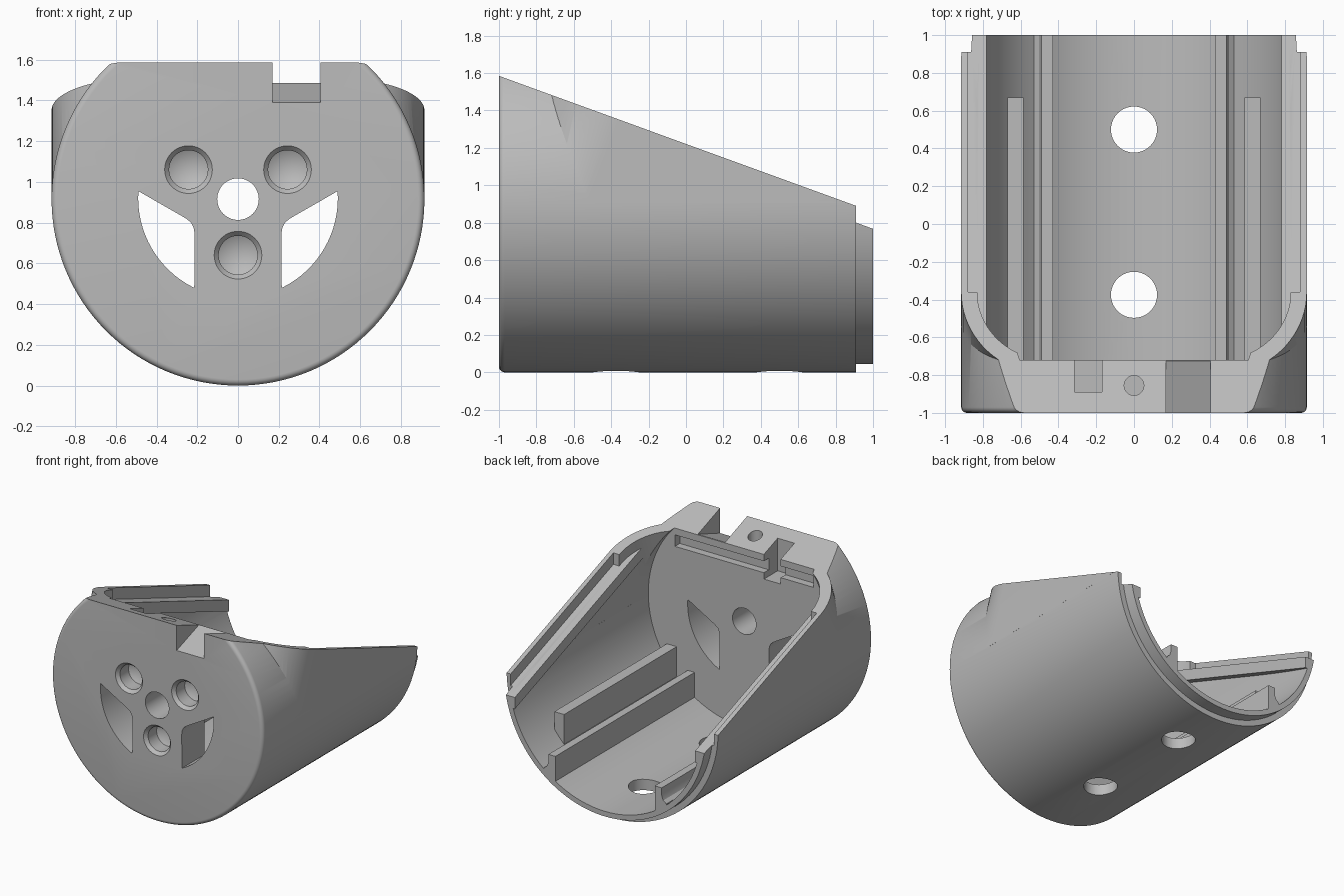
import bpy, bmesh, math
from math import sin, cos, pi
from mathutils import Vector

cube = bpy.data.objects.get("Cube")
if cube:
    bpy.data.objects.remove(cube)

R, RI, ZC = 0.915, 0.83, 0.915      # outer radius, inner radius, axis height
TILT = math.radians(20)
WALL_Y = -0.72                      # back of the thick front wall
STEP_Y = -0.36                      # where the rim step begins

grey = bpy.data.materials.new("plain grey")
grey.use_nodes = True
grey.diffuse_color = (0.5, 0.5, 0.5, 1)
grey.node_tree.nodes["Principled BSDF"].inputs["Base Color"].default_value = (0.5, 0.5, 0.5, 1)


def rim(y):
    return 1.585 - (y + 1) * math.tan(TILT)


def finish(name, bm):
    bmesh.ops.recalc_face_normals(bm, faces=bm.faces)
    mesh = bpy.data.meshes.new(name)
    bm.to_mesh(mesh)
    bm.free()
    ob = bpy.data.objects.new(name, mesh)
    bpy.context.collection.objects.link(ob)
    mesh.materials.append(grey)
    return ob


def prism(name, pts, place, a, b):
    """Extrude a 2D outline; place(u, v, depth) gives the 3D position."""
    bm = bmesh.new()
    lo = [bm.verts.new(place(u, v, a)) for u, v in pts]
    hi = [bm.verts.new(place(u, v, b)) for u, v in pts]
    bm.faces.new(lo)
    bm.faces.new(hi)
    n = len(pts)
    for i in range(n):
        j = (i + 1) % n
        bm.faces.new((lo[i], lo[j], hi[j], hi[i]))
    return finish(name, bm)


def along_x(u, v, d):
    return (d, u, v)


def along_y(u, v, d):
    return (u, d, v)


def along_rim(u, v, d):
    return Vector((u, STEP_Y, rim(STEP_Y))) + v * Vector((0, cos(TILT), -sin(TILT))) \
        + d * Vector((0, sin(TILT), cos(TILT)))


def box(name, x0, x1, y0, y1, z0, z1):
    return prism(name, [(x0, z0), (x1, z0), (x1, z1), (x0, z1)], along_y, y0, y1)


def lathe(name, profile, x=0, z=ZC, seg=48):
    """Revolve (radius, y) points about a y axis line; radius 0 makes a tip."""
    bm = bmesh.new()
    rings = []
    for r, y in profile:
        if r == 0:
            rings.append([bm.verts.new((x, y, z))] * seg)
        else:
            rings.append([bm.verts.new((x + r * cos(2 * pi * i / seg), y,
                                        z + r * sin(2 * pi * i / seg))) for i in range(seg)])
    for p, q in zip(rings, rings[1:]):
        for i in range(seg):
            j = (i + 1) % seg
            bm.faces.new(list(dict.fromkeys((p[i], p[j], q[j], q[i]))))
    for ring in (rings[0], rings[-1]):
        if ring[0] is not ring[1]:
            bm.faces.new(ring)
    return finish(name, bm)


def upright(name, r, x, y, z0, z1, seg=40):
    pts = [(x + r * cos(2 * pi * i / seg), y + r * sin(2 * pi * i / seg)) for i in range(seg)]
    return prism(name, pts, lambda u, v, d: (u, v, d), z0, z1)


def combine(target, other, op):
    mod = target.modifiers.new("combine", 'BOOLEAN')
    mod.operation, mod.solver, mod.object = op, 'EXACT', other
    bpy.context.view_layer.objects.active = target
    bpy.ops.object.modifier_apply(modifier=mod.name)
    bpy.data.objects.remove(other)


def cut(other):
    combine(body, other, 'DIFFERENCE')


def add(other):
    combine(body, other, 'UNION')


def side_walls(name, half, radius, y0, y1):
    """Straight upper walls with rounded front corners, square to the sloped rim."""
    arc = [(half - radius + radius * cos(t), -radius * sin(t))
           for t in [pi / 2 * i / 20 for i in range(21)]]
    pts = [(half, 3)] + arc[:] + [(-x, s) for x, s in reversed(arc)] + [(-half, 3)]
    ob = prism(name, pts, along_rim, -1.6, 0.6)
    combine(ob, box("trim", -2, 2, y0, y1, ZC - 0.01, 3), 'INTERSECT')
    return ob


# Outer shell: round barrel with softened front edge, upper walls and end lip
BEV = 0.03
edge = [(R - BEV + BEV * sin(t), -1 + BEV - BEV * cos(t)) for t in [pi / 2 * i / 5 for i in range(6)]]
body = lathe("barrel_housing", edge + [(R, 0.91)], seg=128)
add(side_walls("upper_walls", R, 0.467, -0.99, 0.91))
add(lathe("end_lip", [(0.87, 0.5), (0.87, 1)], seg=128))

# Hollow interior
cut(lathe("cavity", [(RI, WALL_Y), (RI, 1.2)], seg=128))
cut(side_walls("upper_cavity", RI, 0.382, WALL_Y, 1.2))

# Sloped rim and its lowered inner step
cut(prism("rim_slope", [(-1.2, rim(-1.2)), (1.2, rim(1.2)), (1.2, 3), (-1.2, 3)], along_x, -2, 2))
DROP = 0.09
cut(prism("rim_step", [(STEP_Y, rim(STEP_Y) - DROP), (1.2, rim(1.2) - DROP), (1.2, 3), (STEP_Y, 3)],
          along_x, -0.88, 0.88))

# Mirrored inner flanges, floor ribs and guide bars
rib = [(0.43, 0.2), (0.49, 0.2), (0.53, 0.25), (0.53, 0.285), (0.503, 0.305), (0.49, 0.34),
       (0.49, 0.4), (0.43, 0.4)]
for s in (1, -1):
    add(prism("flange", [(-0.6, rim(-0.6) - DROP), (1, rim(1) - DROP),
                         (1, rim(1) - 2 * DROP), (-0.6, rim(-0.6) - 2 * DROP)],
              along_x, s * 0.78, s * 0.835))
    add(prism("floor_rib", [(s * x, z) for x, z in rib], along_y, WALL_Y - 0.03, 1))
    add(box("guide_bar", s * 0.585, s * 0.67, WALL_Y - 0.03, 0.67, 0.3, 0.56))

# Front wall top: ramped notch, pocket, pin hole and cross slot
cut(prism("notch", [(-1.1, 1.354), (WALL_Y + 0.1, 1.521), (WALL_Y + 0.1, 2), (-1.1, 2)],
          along_x, 0.17, 0.405))
cut(box("cross_slot", -0.6, 0.6, WALL_Y - 0.06, WALL_Y + 0.1, 1.34, 1.43))
cut(box("pocket", -0.315, -0.17, -0.89, WALL_Y + 0.1, 1.29, 2))
cut(upright("pin_hole", 0.052, 0, -0.855, 1.2, 2))

# Front wall openings: centre bore, countersunk screw holes, curved vents
cut(lathe("centre_bore", [(0.102, -1.1), (0.102, -0.6)]))
for x, z in ((-0.243, 1.06), (0.243, 1.06), (0, 0.64)):
    cut(lathe("screw_hole", [(0.137, -1.02), (0.117, -1), (0.095, -0.975), (0.095, -0.87), (0, -0.82)], x, z))
a0, a1 = math.radians(4), math.radians(-64)
vent = [(0.49 * cos(t), ZC + 0.005 + 0.49 * sin(t)) for t in [a0 + (a1 - a0) * i / 16 for i in range(17)]]
vent += [(0.213, 0.745), (0.218, 0.775), (0.23, 0.8), (0.255, 0.82)]
for s in (1, -1):
    cut(prism("vent", [(s * x, z) for x, z in vent], along_y, -1.1, -0.6))

# Drain holes through the floor
for y in (0.5, -0.375):
    cut(upright("floor_hole", 0.122, 0, y, -0.2, 0.3))

# Smooth shading with crisp edges
bpy.ops.object.select_all(action='DESELECT')
body.select_set(True)
bpy.context.view_layer.objects.active = body
bpy.ops.object.shade_smooth_by_angle(angle=math.radians(25))
